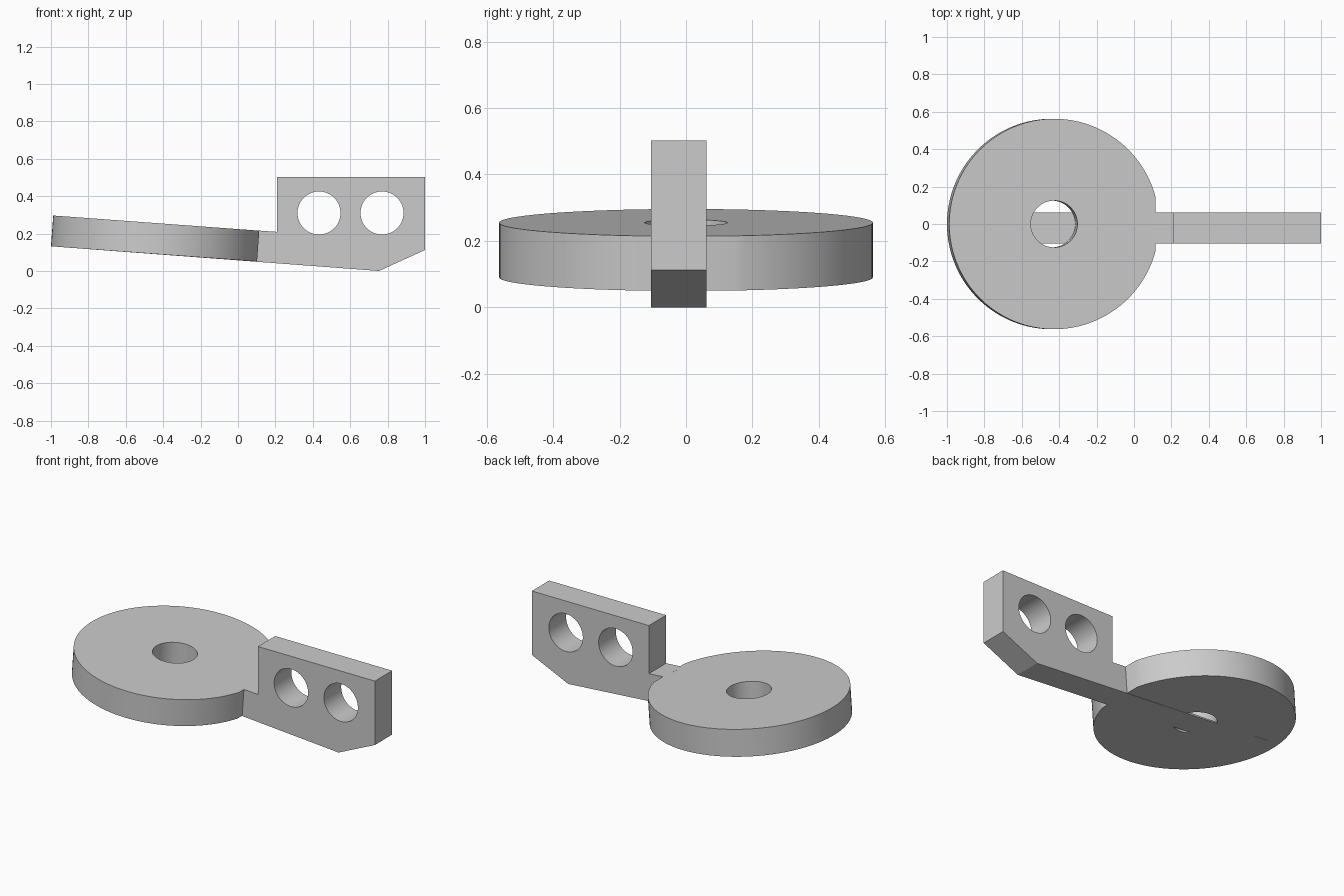
import bpy, bmesh, math
from mathutils import Matrix

if "Cube" in bpy.data.objects:
    bpy.data.objects.remove(bpy.data.objects["Cube"], do_unlink=True)

grey = bpy.data.materials.new("plain_grey")
grey.use_nodes = True
grey.diffuse_color = (0.6, 0.6, 0.6, 1)
grey.node_tree.nodes["Principled BSDF"].inputs["Base Color"].default_value = (0.6, 0.6, 0.6, 1)


def prism(name, outline, low, high):
    """Extrude a 2D outline along local z."""
    bm = bmesh.new()
    face = bm.faces.new([bm.verts.new((u, v, low)) for u, v in outline])
    new = bmesh.ops.extrude_face_region(bm, geom=[face])["geom"]
    bmesh.ops.translate(bm, vec=(0, 0, high - low),
                        verts=[g for g in new if isinstance(g, bmesh.types.BMVert)])
    bmesh.ops.recalc_face_normals(bm, faces=bm.faces)
    mesh = bpy.data.meshes.new(name)
    bm.to_mesh(mesh)
    bm.free()
    mesh.materials.append(grey)
    obj = bpy.data.objects.new(name, mesh)
    bpy.context.collection.objects.link(obj)
    return obj


def arc(cx, cy, radius, start, end, count):
    angles = [start + (end - start) * i / count for i in range(count + 1)]
    return [(cx + radius * math.cos(a), cy + radius * math.sin(a)) for a in angles]


def drill(obj, cx, cy, radius):
    """Cut a round through hole along local z."""
    cutter = prism("hole_cutter", arc(cx, cy, radius, 0, math.tau, 64)[:-1], -1, 1)
    cutter.hide_render = True
    mod = obj.modifiers.new("hole", "BOOLEAN")
    mod.operation, mod.solver, mod.object = "DIFFERENCE", "EXACT", cutter
    bpy.context.view_layer.objects.active = obj
    bpy.ops.object.modifier_apply(modifier=mod.name)
    bpy.data.objects.remove(cutter, do_unlink=True)


def finish(obj, matrix):
    obj.matrix_world = matrix
    bpy.ops.object.select_all(action="DESELECT")
    obj.select_set(True)
    bpy.context.view_layer.objects.active = obj
    bpy.ops.object.shade_smooth_by_angle(angle=math.radians(25))


# Tilted round disc with a flat where the arm joins
flat = math.asin(0.15 / 0.5625)
disc = prism("disc", arc(0, 0, 0.5625, flat, math.tau - flat, 120), 0, 0.165)
drill(disc, 0, 0, 0.125)
finish(disc, Matrix.Translation((-0.439, 0, 0.0905)) @ Matrix.Rotation(math.radians(4.2), 4, "Y"))

# Arm: upright block, neck, and a thin tail running under the disc
arm_profile = [(-0.92, 0.1257), (0.754, 0), (1, 0.112), (1, 0.503),
               (0.208, 0.503), (0.208, 0.209), (0.1, 0.2165), (0.1, 0.07)]
arm = prism("arm_block", arm_profile, -0.062, 0.105)
for x in (0.433, 0.77):
    drill(arm, x, 0.31, 0.115)
finish(arm, Matrix.Rotation(math.pi / 2, 4, "X"))
